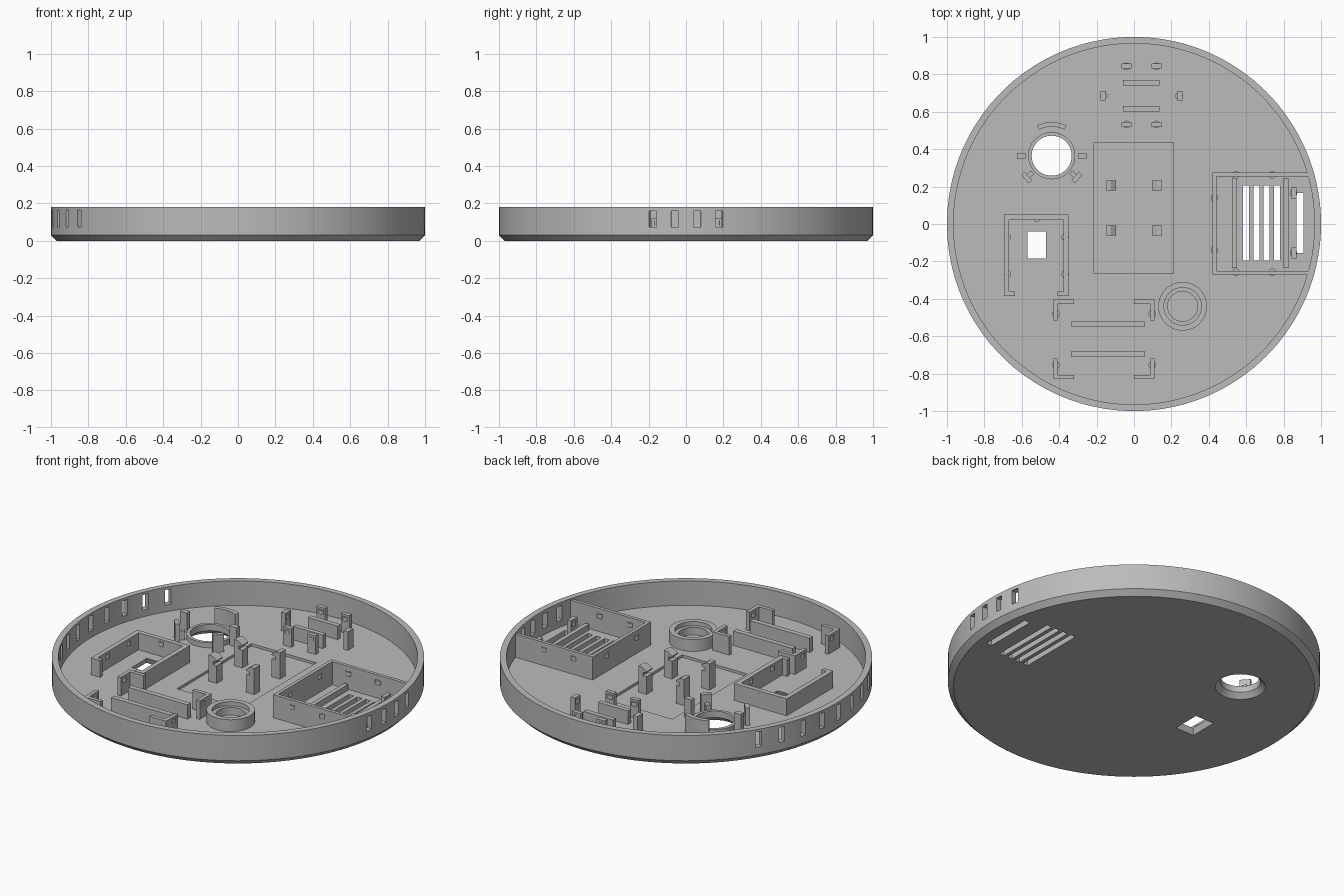
import bpy, bmesh
from math import radians, cos, sin, pi
from mathutils import Matrix, Vector

if "Cube" in bpy.data.objects:
    bpy.data.objects.remove(bpy.data.objects["Cube"], do_unlink=True)

grey = bpy.data.materials.new("matte_grey")
grey.use_nodes = True
grey.diffuse_color = (0.5, 0.5, 0.5, 1)
grey.node_tree.nodes["Principled BSDF"].inputs["Base Color"].default_value = grey.diffuse_color

FLOOR, RIM, BASE = 0.035, 0.18, 0.03   # floor top, rim top, foot of fittings sunk in floor


def box(bm, x0, x1, y0, y1, top, bottom=BASE):
    size = Matrix.Diagonal((x1 - x0, y1 - y0, top - bottom, 1))
    place = Matrix.Translation(((x0 + x1) / 2, (y0 + y1) / 2, (top + bottom) / 2))
    return bmesh.ops.create_cube(bm, size=1, matrix=place @ size)["verts"]


def radial_box(bm, centre, radius, degrees, length, width, top, bottom=BASE):
    verts = box(bm, radius - length / 2, radius + length / 2, -width / 2, width / 2, top, bottom)
    turn = Matrix.Translation((*centre, 0)) @ Matrix.Rotation(radians(degrees), 4, 'Z')
    bmesh.ops.transform(bm, matrix=turn, verts=verts)


def bump(bm, x, y, z=0.12):
    bmesh.ops.create_cone(bm, cap_ends=True, segments=16, radius1=0.02, radius2=0.02,
                          depth=0.025, matrix=Matrix.Translation((x, y, z)))


def clip(bm, x, y, w, d, dx, dy, top=0.145):
    # upright tab with a rounded catch on the side facing (dx, dy)
    box(bm, x - w / 2, x + w / 2, y - d / 2, y + d / 2, top)
    bump(bm, x + dx * (d / 2 - 0.01 if dy else w / 2 - 0.01),
         y + dy * (d / 2 - 0.01), top - 0.025)


def prism(bm, points, shift):
    face = bm.faces.new([bm.verts.new(p) for p in points])
    new = bmesh.ops.extrude_face_region(bm, geom=[face])["geom"]
    bmesh.ops.translate(bm, vec=shift, verts=[v for v in new if isinstance(v, bmesh.types.BMVert)])


def revolve(bm, profile, centre=(0, 0), closed=False, steps=64):
    verts = [bm.verts.new((centre[0] + r, centre[1], z)) for r, z in profile]
    edges = [bm.edges.new(pair) for pair in zip(verts, verts[1:])]
    if closed:
        edges.append(bm.edges.new((verts[-1], verts[0])))
    bmesh.ops.spin(bm, geom=verts + edges, cent=(*centre, 0), axis=(0, 0, 1),
                   angle=2 * pi, steps=steps, use_merge=True)
    bmesh.ops.remove_doubles(bm, verts=bm.verts[:], dist=1e-5)


def smooth(obj):
    bpy.ops.object.select_all(action='DESELECT')
    obj.select_set(True)
    bpy.context.view_layer.objects.active = obj
    bpy.ops.object.shade_smooth_by_angle(angle=radians(30))


def finish(bm, name):
    bmesh.ops.recalc_face_normals(bm, faces=bm.faces[:])
    mesh = bpy.data.meshes.new(name)
    bm.to_mesh(mesh)
    bm.free()
    mesh.materials.append(grey)
    obj = bpy.data.objects.new(name, mesh)
    bpy.context.collection.objects.link(obj)
    smooth(obj)
    return obj


# round tray with chamfered foot
bm = bmesh.new()
revolve(bm, [(0, 0), (0.97, 0), (1, 0.03), (1, RIM), (0.965, RIM), (0.965, FLOOR), (0, FLOOR)], steps=144)
tray = finish(bm, "tray")

# openings: side vents, grille, sensor hole, window and centre recess
HOLE = (-0.44, 0.365)
bm = bmesh.new()
revolve(bm, [(0, -0.01), (0.145, -0.01), (0.107, 0.028), (0.107, 0.1), (0, 0.1)], HOLE)
for i in range(-4, 5):
    radial_box(bm, (0, 0), 0.98, 180 + 8 * i, 0.1, 0.035, 0.165, 0.075)
for i in (-1.5, -0.5, 0.5, 1.5):
    radial_box(bm, (0, 0), 0.98, 6.8 * i, 0.1, 0.04, 0.16, 0.075)
    x = 0.682 + 0.055 * i
    box(bm, x - 0.016, x + 0.016, -0.195, 0.205, 0.1, -0.1)
box(bm, 0.87, 0.905, -0.155, 0.165, 0.06, -0.1)
window = box(bm, -0.56, -0.48, -0.175, -0.05, 0.06, -0.01)
for v in window:
    if v.co.z < 0:
        v.co.x += 0.025 if v.co.x > -0.52 else -0.025
        v.co.y += 0.025 if v.co.y > -0.11 else -0.025
box(bm, -0.215, 0.21, -0.265, 0.435, 0.1, 0.02)
cutter = finish(bm, "opening_cutter")
cutter.hide_render = True
mod = tray.modifiers.new("openings", 'BOOLEAN')
mod.operation, mod.solver, mod.object = 'DIFFERENCE', 'EXACT', cutter
bpy.context.view_layer.update()
tray.data = bpy.data.meshes.new_from_object(tray.evaluated_get(bpy.context.evaluated_depsgraph_get()))
tray.modifiers.clear()
bpy.data.objects.remove(cutter, do_unlink=True)
smooth(tray)

# collar and clips around the sensor hole
bm = bmesh.new()
revolve(bm, [(0.107, BASE), (0.126, BASE), (0.126, 0.065), (0.107, 0.065)], HOLE, True)
finish(bm, "sensor_collar")
bm = bmesh.new()
for angle in (0, 180):
    radial_box(bm, HOLE, 0.163, angle, 0.045, 0.03, 0.15)
for angle in (221, 319):
    radial_box(bm, HOLE, 0.178, angle, 0.025, 0.06, 0.14)
    radial_box(bm, HOLE, 0.155, angle, 0.04, 0.025, 0.09)
arc = [radians(64 + 6.5 * i) for i in range(9)]
ring = [(0.18, a) for a in arc] + [(0.155, a) for a in reversed(arc)]
prism(bm, [(HOLE[0] + r * cos(a), HOLE[1] + r * sin(a), BASE) for r, a in ring], (0, 0, 0.11))
finish(bm, "sensor_clips")

# stepped round holder
bm = bmesh.new()
revolve(bm, [(0.08, BASE), (0.13, BASE), (0.13, 0.105), (0.1, 0.105), (0.1, 0.08), (0.08, 0.08)],
        (0.26, -0.44), True)
finish(bm, "round_holder")

# hooked posts standing in the recess
bm = bmesh.new()
hook = [(0.15, 0.018), (0.15, 0.175), (0.125, 0.175), (0.096, 0.155), (0.096, 0.148),
        (0.12, 0.145), (0.12, 0.125), (0.096, 0.125), (0.096, 0.018)]
for side in (-1, 1):
    for y in (-0.062, 0.178):
        prism(bm, [(side * x, y, z) for x, z in hook], (0, 0.055, 0))
finish(bm, "board_posts")

# vented compartment by the left rim
bm = bmesh.new()
box(bm, 0.42, 0.44, -0.27, 0.275, 0.172)
for y in (-0.27, 0.255):
    box(bm, 0.42, 0.94, y, y + 0.02, 0.172)
for y in (-0.258, 0.263):
    for x in (0.545, 0.74):
        bump(bm, x, y, 0.13)
for y in (-0.14, 0.14):
    bump(bm, 0.43, y, 0.13)
finish(bm, "vent_compartment")
bm = bmesh.new()
for x in (0.525, 0.8):
    box(bm, x, x + 0.025, -0.235, 0.245, 0.07)
for y in (-0.155, 0.165):
    clip(bm, 0.855, y, 0.025, 0.06, -1, 0, 0.12)
finish(bm, "vent_rails")

# open-fronted compartment around the window
bm = bmesh.new()
box(bm, -0.695, -0.35, 0.022, 0.05, 0.135)
for x, flange in ((-0.695, -0.695), (-0.378, -0.41)):
    box(bm, x, x + 0.028, -0.385, 0.05, 0.135)
    box(bm, flange, flange + 0.06, -0.385, -0.362, 0.135)
for y in (-0.27, -0.07):
    bump(bm, -0.677, y, 0.11)
    bump(bm, -0.368, y, 0.11)
bump(bm, -0.52, 0.032, 0.11)
finish(bm, "window_compartment")

# front module: four corner brackets and two rests
bm = bmesh.new()
for sx in (-1, 1):
    for sy in (-1, 1):
        x, y = -0.16 + sx * 0.27, -0.6175 + sy * 0.2125
        box(bm, *sorted((x, x - sx * 0.11)), *sorted((y, y - sy * 0.022)), 0.145)
        box(bm, *sorted((x, x - sx * 0.022)), *sorted((y, y - sy * 0.11)), 0.145)
        bump(bm, x - sx * 0.013, y - sy * 0.075)
finish(bm, "front_brackets")
bm = bmesh.new()
for y in (-0.71, -0.55):
    box(bm, -0.335, 0.055, y, y + 0.03, 0.12)
finish(bm, "front_rests")

# rear module: six clips and two rests
bm = bmesh.new()
for x in (-0.04, 0.12):
    clip(bm, x, 0.845, 0.055, 0.025, 0, -1)
    clip(bm, x, 0.53, 0.055, 0.025, 0, 1)
clip(bm, -0.165, 0.685, 0.028, 0.05, 1, 0)
clip(bm, 0.245, 0.685, 0.028, 0.05, -1, 0)
finish(bm, "rear_clips")
bm = bmesh.new()
for y in (0.602, 0.741):
    box(bm, -0.06, 0.135, y, y + 0.028, 0.115)
finish(bm, "rear_rests")
